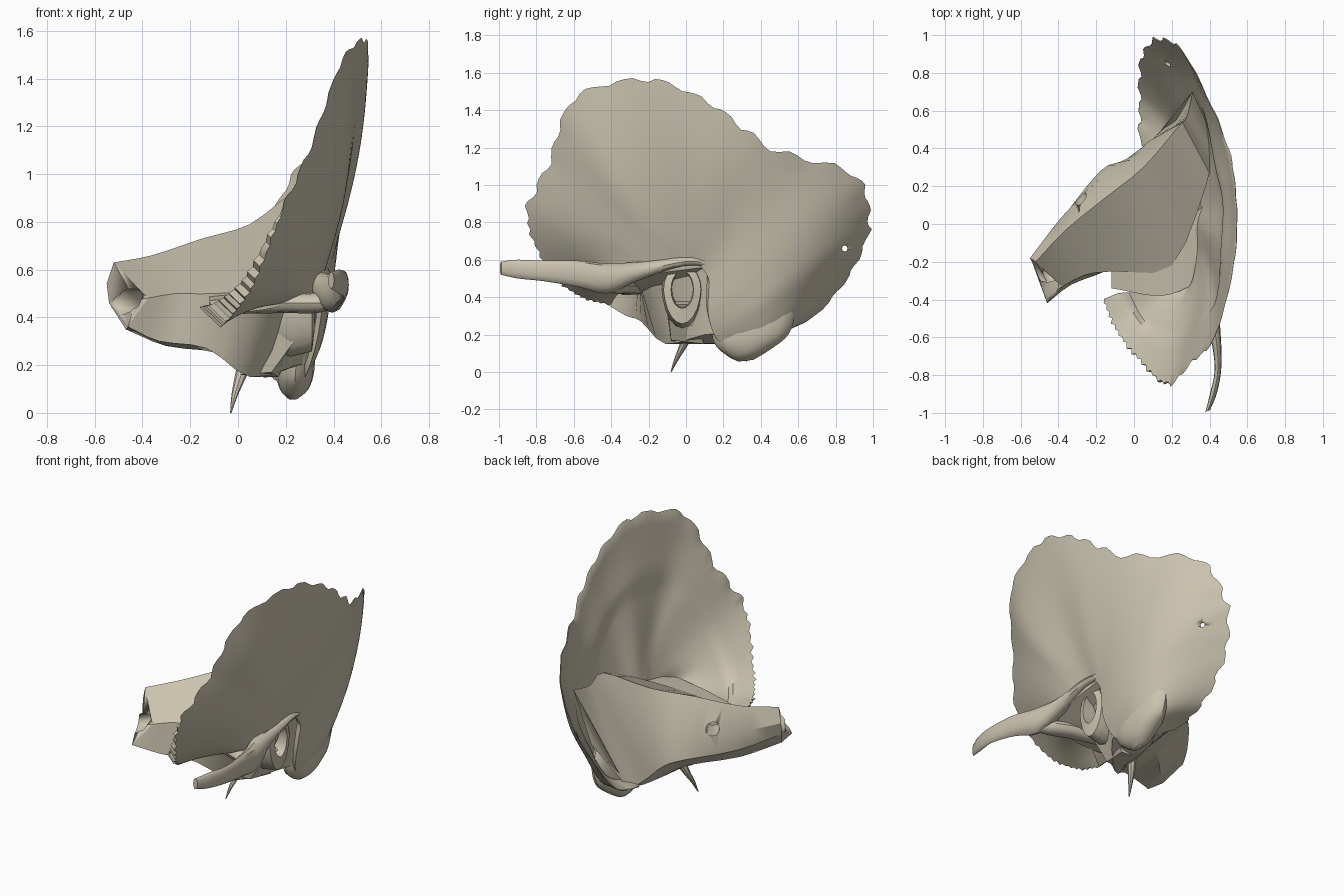
import bpy, bmesh, math, random
from mathutils import Vector

random.seed(4)
if "Cube" in bpy.data.objects:
    bpy.data.objects.remove(bpy.data.objects["Cube"])

bone = bpy.data.materials.new("bone")
bone.use_nodes = True
bone.diffuse_color = (.60, .55, .43, 1)
shader = next(n for n in bone.node_tree.nodes if n.type == 'BSDF_PRINCIPLED')
shader.inputs["Base Color"].default_value = bone.diffuse_color
shader.inputs["Roughness"].default_value = .8


def make(name, verts, faces, angle=35):
    mesh = bpy.data.meshes.new(name)
    mesh.from_pydata([tuple(v) for v in verts], [], faces)
    bm = bmesh.new()
    bm.from_mesh(mesh)
    bmesh.ops.recalc_face_normals(bm, faces=bm.faces)
    bm.to_mesh(mesh)
    bm.free()
    mesh.materials.append(bone)
    obj = bpy.data.objects.new(name, mesh)
    bpy.context.collection.objects.link(obj)
    bpy.ops.object.select_all(action='DESELECT')
    obj.select_set(True)
    bpy.context.view_layer.objects.active = obj
    bpy.ops.object.shade_smooth_by_angle(angle=math.radians(angle))
    return obj


def spline(points, steps):
    """Smooth curve through all points."""
    p = [Vector(q) for q in points]
    p = [2 * p[0] - p[1]] + p + [2 * p[-1] - p[-2]]
    out = []
    for a, b, c, d in zip(p, p[1:], p[2:], p[3:]):
        for k in range(steps):
            t = k / steps
            out.append(b + (c - a) * t / 2 + (a - b * 2.5 + c * 2 - d / 2) * t * t
                       + (b * 3 - a - c * 3 + d) * t ** 3 / 2)
    return out + [p[-2]]


def loft(name, rings, steps=4, angle=35):
    """Closed solid through rings that all have the same number of points."""
    lanes = [spline(lane, steps) for lane in zip(*rings)]
    n, m = len(lanes), len(lanes[0])
    verts = [lane[i] for i in range(m) for lane in lanes]
    faces = [(i * n + j, i * n + (j + 1) % n, (i + 1) * n + (j + 1) % n, (i + 1) * n + j)
             for i in range(m - 1) for j in range(n)]
    faces += [tuple(range(n)), tuple(range((m - 1) * n, m * n))]
    return make(name, verts, faces, angle)


def oval(center, u, v, count=12):
    c, u, v = Vector(center), Vector(u), Vector(v)
    turns = [math.tau * k / count for k in range(count)]
    return [c + u * math.cos(a) + v * math.sin(a) for a in turns]


def carve(target, name, start, end, radius):
    """Bore a round passage."""
    a, b = Vector(start), Vector(end)
    axis = (b - a).normalized()
    u = axis.orthogonal().normalized()
    w = axis.cross(u)
    tool = loft(name, [oval(p, u * radius, w * radius) for p in (a, b)], 1)
    tool.hide_render = True
    tool.hide_set(True)
    tool.display_type = 'WIRE'
    mod = target.modifiers.new(name, 'BOOLEAN')
    mod.operation, mod.object, mod.solver = 'DIFFERENCE', tool, 'EXACT'


# Fan-shaped wall: rim, middle and root of each rib, from front low to back low
rim = [(-.07, -.40, .36), (-.02, -.57, .41), (.07, -.72, .54), (.18, -.84, .82),
       (.31, -.72, 1.11), (.43, -.59, 1.45), (.53, -.2, 1.55), (.54, .15, 1.41),
       (.48, .45, 1.18), (.28, .88, 1.05), (.14, .97, .8), (.05, .88, .54),
       (.04, .66, .28), (.04, .42, .2)]
middle = [(.01, -.36, .42), (.1, -.46, .45), (.20, -.52, .55), (.31, -.5, .7),
          (.40, -.42, .88), (.46, -.35, 1.02), (.48, -.1, 1.08), (.49, .12, 1),
          (.45, .3, .88), (.41, .52, .75), (.37, .58, .58), (.33, .54, .4),
          (.24, .5, .2), (.14, .36, .15)]
root = [(.1, -.3, .46), (.22, -.33, .46), (.32, -.32, .5), (.35, -.2, .56),
        (.36, -.12, .58), (.36, -.06, .6), (.36, 0, .6), (.36, .06, .58),
        (.36, .12, .5), (.35, .12, .42), (.33, .12, .3), (.29, .17, .17),
        (.23, .32, .06), (.2, .28, .08)]
ribs = list(zip(*(spline(line, 10) for line in (rim, middle, root))))
levels = 16
hollow = Vector((.05, -.05, .9))
outer, inner = [], []
for i, (r, m, b) in enumerate(ribs):
    out_dir = (r - m).normalized()
    comb = max(0, 1 - i / 32)
    waves = (0, .018) if comb else (0, .018, .028, .022, .006)
    tooth = waves[i % len(waves)] * random.uniform(.6, 1.3)
    crest = .15 + .2 * min(1, i / 60)
    for k in range(levels + 1):
        t = k / levels
        p = r * (1 - t) * (1 - 2 * t) + m * 4 * t * (1 - t) + b * t * (2 * t - 1)
        p = p + out_dir * tooth * max(0, 1 - t * 8)
        if t < crest:
            thick = .006 + .048 * t / crest
        else:
            thick = max(.035, .054 - (t - crest) * .25)
        lip = Vector((-.09, 0, .08)) * comb * max(0, 1 - t * 4)
        outer.append(p)
        inner.append(p + (hollow - p).normalized() * thick + lip)
width, total = levels + 1, len(outer)
faces = []
for i in range(len(ribs) - 1):
    for k in range(levels):
        a = i * width + k
        quad = (a, a + 1, a + 1 + width, a + width)
        faces += [quad, tuple(total + q for q in reversed(quad))]
    for a in (i * width, i * width + levels):
        faces.append((a, a + width, a + width + total, a + total))
for start in (0, (len(ribs) - 1) * width):
    for a in range(start, start + levels):
        faces.append((a, a + 1, a + 1 + total, a + total))
wall = make("fan_wall", outer + inner, faces, 40)
carve(wall, "rear_hole_cutter", (.45, .86, .66), (.0, .84, .66), .016)

# Floor of the hollow, joining the wall to the inner pyramid
loft("hollow_floor", [
    [(-.12, -.34, .47), (-.12, -.18, .5), (-.12, -.18, .42), (-.1, -.34, .41)],
    [(.15, -.38, .5), (.15, -.1, .54), (.15, -.1, .45), (.15, -.37, .44)],
    [(.36, -.3, .58), (.37, .1, .66), (.35, .1, .56), (.35, -.3, .51)]], 5)

# Inner pyramid: crest, front, front base, underside, back base, back face;
# the last two sections dip into the groove behind it
pyramid = loft("inner_pyramid", [
    [(-.52, -.2, .63), (-.43, -.36, .47), (-.46, -.42, .36), (-.47, -.3, .35),
     (-.54, -.2, .46), (-.55, -.18, .54)],
    [(-.36, -.03, .66), (-.26, -.27, .5), (-.33, -.32, .3), (-.3, -.12, .28),
     (-.38, .03, .4), (-.38, .04, .52)],
    [(-.15, .14, .73), (-.1, -.25, .5), (-.13, -.24, .27), (-.08, .1, .25),
     (-.18, .28, .38), (-.18, .24, .55)],
    [(.05, .3, .79), (.2, -.22, .54), (.05, -.11, .15), (.06, .15, .16),
     (-.07, .33, .33), (-.02, .34, .56)],
    [(.23, .51, .92), (.38, .2, .76), (.25, .1, .2), (.1, .28, .15),
     (.01, .37, .25), (.08, .44, .58)],
    [(.28, .57, .85), (.4, .35, .74), (.27, .25, .2), (.13, .33, .15),
     (.07, .42, .2), (.2, .5, .52)],
    [(.31, .7, .86), (.4, .5, .7), (.28, .35, .2), (.15, .38, .16),
     (.11, .45, .2), (.24, .62, .5)]], 3, 28)
carve(pyramid, "inner_canal_cutter", (-.34, .22, .56), (-.18, -.02, .53), .04)
carve(pyramid, "tip_canal_cutter", (-.52, -.42, .47), (-.36, -.18, .46), .055)

# Rounded lobe hanging behind the ear opening
loft("lower_lobe", [oval((x, y, z), (rx, 0, 0), (0, ry, .12 * ry), 16)
                    for x, y, z, rx, ry in
                    [(.23, .32, .06, .02, .04), (.235, .33, .1, .06, .11),
                     (.24, .35, .18, .08, .2), (.25, .36, .32, .07, .22),
                     (.26, .36, .48, .05, .15)]])

# Forward arm and the ridge crossing under its root
loft("cheek_arm", [oval((x, y, z), (w, w * .4, 0), (0, 0, h))
                   for x, y, z, w, h in
                   [(.39, -.99, .555, .012, .035), (.42, -.9, .55, .02, .05),
                    (.445, -.76, .54, .018, .055), (.43, -.58, .525, .028, .07),
                    (.39, -.42, .5, .05, .08), (.35, -.25, .54, .05, .05),
                    (.35, -.02, .59, .035, .025), (.35, .14, .58, .02, .02)]])
loft("joint_ridge", [oval((x, y, z), (0, r, 0), (0, 0, r * .7))
                     for x, y, z, r in [(.42, -.42, .47, .04), (.33, -.37, .46, .06),
                                        (.2, -.32, .46, .06), (.02, -.27, .45, .05)]])

# Ear opening: a flared tube drooping into a lower plate
ear_profile = [(.34, .06, .1), (.24, .055, .09), (.1, .045, .07),
               (.1, .095, .12), (.24, .11, .15), (.33, .1, .135)]
sides = 20
verts = []
for x, ry, rz in ear_profile:
    for p in oval((x - .02, -.02, .44), (0, ry, 0), (0, 0, rz), sides):
        if ry > .09 and p.z < .4:
            p.z -= (.4 - p.z) * .5
        verts.append(p)
count = len(ear_profile)
make("ear_opening", verts,
     [(i * sides + j, i * sides + (j + 1) % sides,
       (i + 1) % count * sides + (j + 1) % sides, (i + 1) % count * sides + j)
      for i in range(count) for j in range(sides)])

# Sheath plate below the ear and the thin downward spike
loft("sheath_plate", [
    [(.28, -.1, .36), (.27, .1, .36), (.18, .12, .4), (.05, -.12, .4)],
    [(.14, -.08, .17), (.17, .09, .15), (.1, .1, .15), (.01, -.08, .16)]], 3)
loft("lower_spike", [oval((x, y, z), (r, 0, 0), (0, r, 0), 8)
                     for x, y, z, r in [(.04, .02, .24, .035), (.01, -.01, .15, .024),
                                        (-.015, -.05, .07, .013), (-.03, -.08, 0, .003)]])
